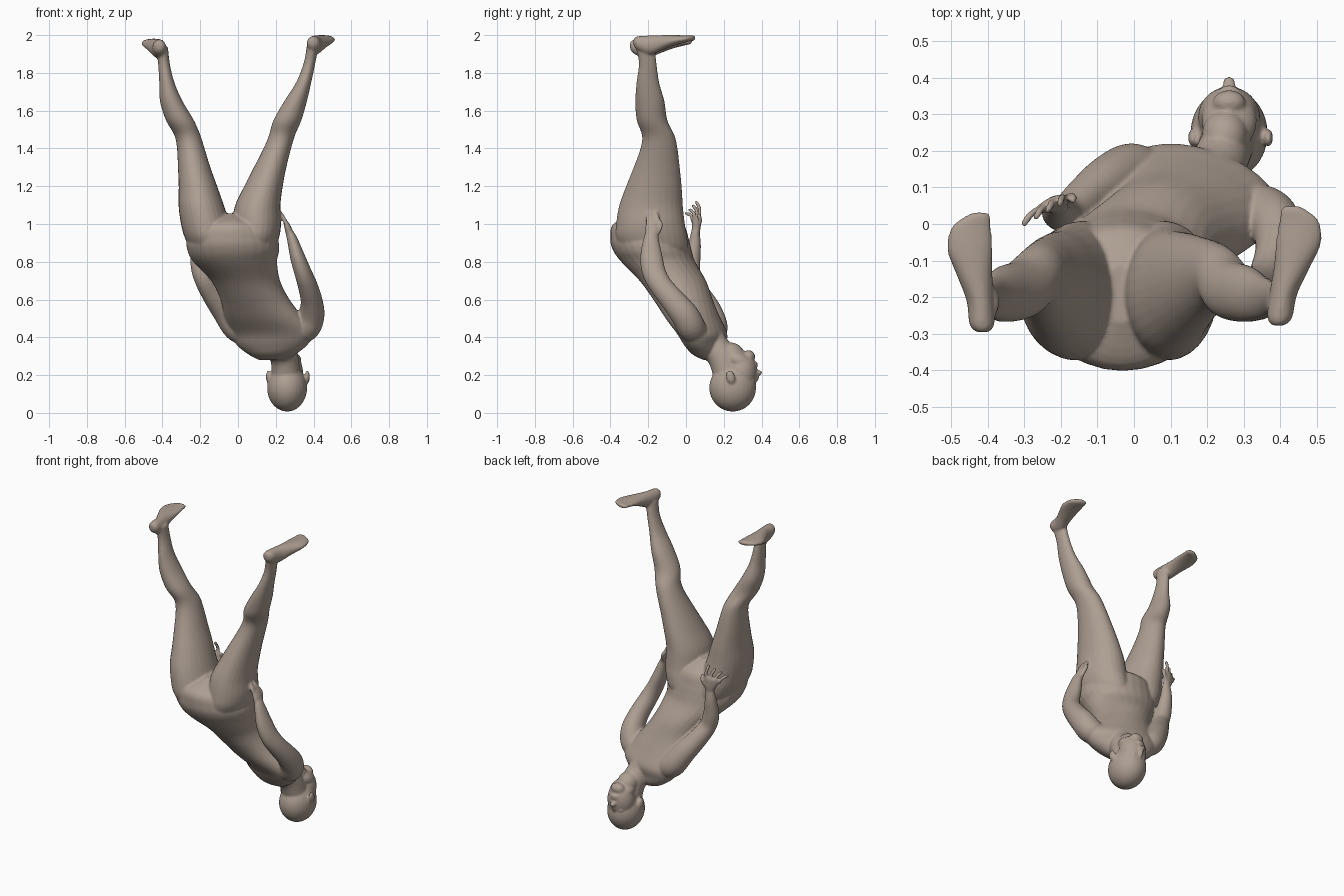
import bpy, bmesh, math
from mathutils import Vector, Matrix

parts = []

def add_mesh(name, bm):
    bmesh.ops.recalc_face_normals(bm, faces=bm.faces)
    me = bpy.data.meshes.new(name)
    bm.to_mesh(me)
    bm.free()
    ob = bpy.data.objects.new(name, me)
    bpy.context.collection.objects.link(ob)
    parts.append(ob)

def spline(rows, steps=5):
    """Catmull-Rom interpolation of rows of numbers."""
    out = []
    for i in range(len(rows) - 1):
        a, b = rows[max(i - 1, 0)], rows[i]
        c, d = rows[i + 1], rows[min(i + 2, len(rows) - 1)]
        for s in range(steps):
            t = s / steps
            out.append([0.5 * (2 * q + (r - p) * t + (2 * p - 5 * q + 4 * r - w) * t * t
                               + (3 * q - p - 3 * r + w) * t ** 3)
                        for p, q, r, w in zip(a, b, c, d)])
    return out + [list(rows[-1])]

def loft(name, rows, normal=None, sides=28):
    """Rows are x, y, z, half width, half depth, yaw; rings follow the path or a fixed normal."""
    rows = spline([tuple(r) + (0,) * (6 - len(r)) for r in rows])
    bm = bmesh.new()
    rings = []
    for i, (x, y, z, a, b, yaw) in enumerate(rows):
        p, q = rows[max(i - 1, 0)], rows[min(i + 1, len(rows) - 1)]
        t = Vector(normal) if normal else (Vector(q[:3]) - Vector(p[:3])).normalized()
        u = Matrix.Rotation(math.radians(yaw), 3, 'Z') @ Vector((1, 0, 0))
        u = (u - t * u.dot(t)).normalized()
        v = t.cross(u)
        c = Vector((x, y, z))
        rings.append([bm.verts.new(c + u * a * math.cos(k * math.tau / sides)
                                   + v * b * math.sin(k * math.tau / sides)) for k in range(sides)])
    for r, s in zip(rings, rings[1:]):
        for k in range(sides):
            n = (k + 1) % sides
            bm.faces.new((r[k], r[n], s[n], s[k]))
    bm.faces.new(rings[0])
    bm.faces.new(rings[-1])
    add_mesh(name, bm)

def blob(name, centre, size, tilt=0):
    bm = bmesh.new()
    m = (Matrix.Translation(centre) @ Matrix.Rotation(math.radians(tilt), 4, 'X')
         @ Matrix.Diagonal((*size, 1)))
    bmesh.ops.create_uvsphere(bm, u_segments=28, v_segments=18, radius=1, matrix=m)
    add_mesh(name, bm)

def finger(name, p, q, r, w=0.0105):
    end = Vector(r) + (Vector(r) - Vector(q)).normalized() * 0.006
    loft(name, [(*p, w, w), (*q, w, w), (*r, w * .9, w * .9), (*end, w * .4, w * .4)], sides=10)

# Torso, from crotch down to the shoulders and base of the neck
loft("torso", [
    (-.035, -.19, 1.055, .04, .08), (-.035, -.2, 1.0, .19, .185), (-.03, -.193, .92, .24, .208),
    (-.025, -.178, .86, .243, .208), (-.015, -.147, .8, .222, .196), (.04, -.07, .7, .183, .176),
    (.09, -.016, .6, .184, .157, -8), (.14, .038, .5, .212, .140, -15), (.18, .085, .42, .225, .120, -18),
    (.18, .10, .36, .195, .098, -18), (.18, .115, .31, .13, .075, -18),
    (.185, .13, .28, .075, .035, -10)], (0, 0, 1))

# Legs: z, left x, right x, half width, y, half depth
leg = [(.78, -.11, .06, .06, -.14, .10), (.86, -.13, .075, .115, -.165, .17),
       (.93, -.155, .09, .128, -.182, .188), (1.0, -.172, .098, .13, -.188, .182),
       (1.1, -.195, .105, .12, -.185, .168), (1.2, -.212, .135, .102, -.17, .147),
       (1.3, -.232, .17, .086, -.155, .122), (1.4, -.25, .208, .073, -.143, .098),
       (1.47, -.268, .233, .069, -.147, .086), (1.55, -.308, .262, .074, -.18, .081),
       (1.65, -.353, .305, .06, -.191, .077), (1.75, -.377, .348, .040, -.202, .060),
       (1.85, -.392, .378, .031, -.203, .047), (1.94, -.402, .395, .031, -.215, .05)]
for side in (1, 2):
    loft("leg", [(r[side], r[4], r[0], r[3], r[5]) for r in leg], (0, 0, 1))

# Feet with the soles up: y, outward x, z, half width, half height
foot = [(-.296, .414, 1.945, .016, .018), (-.275, .416, 1.938, .034, .037),
        (-.21, .42, 1.928, .038, .051), (-.14, .436, 1.942, .049, .039),
        (-.07, .449, 1.955, .062, .026), (-.01, .445, 1.962, .055, .017),
        (.02, .428, 1.965, .036, .014), (.032, .42, 1.966, .02, .008)]
for sx, dx, dy, dz, turn in ((-1, 0, 0, 0, 0), (1, -.018, .018, .019, .09)):
    loft("foot", [(sx * (x + dx + turn * (y + .28)), y + dy, z + dz, a, b)
                  for y, x, z, a, b in foot], (0, 1, 0))

# Arm on the -x side, hand in front of the hip
loft("arm_a", [(.06, .13, .41, .06, .06), (-.005, .145, .45, .073, .076), (-.07, .12, .54, .068, .068),
               (-.135, .07, .63, .058, .058), (-.18, .03, .71, .052, .05), (-.203, .03, .79, .049, .046),
               (-.21, .045, .89, .036, .034), (-.207, .05, .96, .027, .022)])
loft("palm_a", [(-.207, .05, .95, .027, .022, 20), (-.215, .055, .99, .038, .02, 22),
                (-.228, .055, 1.035, .047, .016, 25), (-.23, .054, 1.045, .04, .008, 25)])
for i in range(4):
    finger("finger_a", (-.192 - .023 * i, .07 - .011 * i, 1.03 - .007 * i),
           (-.197 - .028 * i, .072 - .015 * i, 1.08 - .012 * i),
           (-.203 - .033 * i, .054 - .018 * i, 1.117 - .02 * i))
finger("thumb_a", (-.195, .06, .975), (-.17, .075, 1.02), (-.167, .065, 1.05), .012)

# Arm on the +x side, hand beside the thigh
loft("arm_b", [(.28, .06, .42, .06, .06), (.355, .03, .45, .075, .075), (.388, -.005, .515, .07, .074),
               (.39, -.065, .59, .058, .066), (.37, -.13, .67, .052, .06), (.345, -.168, .74, .046, .062),
               (.317, -.183, .82, .04, .06), (.29, -.185, .91, .029, .043), (.275, -.18, .95, .022, .034)])
loft("palm_b", [(.277, -.18, .94, .022, .034), (.264, -.178, .98, .018, .038), (.252, -.176, 1.01, .012, .034)])
for i in range(4):
    y = -.148 - .018 * i
    finger("finger_b", (.256, y, 1.0), (.243, y, 1.03), (.228, y * .6 - .07, 1.055 - .006 * (i % 3)))
finger("thumb_b", (.272, -.15, .95), (.262, -.135, .985), (.25, -.135, 1.01), .012)

# Neck and head
loft("neck", [(.19, .11, .43, .09, .08), (.22, .145, .36, .08, .078), (.245, .195, .29, .074, .078),
              (.255, .225, .20, .076, .08)])
blob("cranium", (.26, .247, .133), (.106, .124, .126))
blob("face", (.26, .292, .21), (.085, .083, .115), -8)
blob("jaw", (.26, .283, .275), (.076, .086, .052), -22)
blob("chin", (.26, .332, .298), (.045, .034, .034))
blob("throat", (.248, .245, .31), (.062, .07, .06), -30)
blob("nose", (.26, .373, .193), (.012, .016, .036), -12)
blob("nose_tip", (.26, .387, .213), (.018, .017, .012))
blob("brow", (.26, .343, .145), (.06, .025, .02))
for dz in (-.007, .007):
    blob("lip", (.26, .366, .255 + dz), (.027, .014, .0085))
for s in (-1, 1):
    blob("eyelid", (.26 + s * .034, .353, .172), (.017, .013, .01))
    blob("ear", (.264 + s * .103, .236, .19), (.013, .024, .036), 15)

# Fuse all parts into one smooth skin
bpy.ops.object.select_all(action='DESELECT')
for ob in parts:
    ob.select_set(True)
bpy.context.view_layer.objects.active = parts[0]
bpy.ops.object.join()
body = bpy.context.object
body.name = "human_figure"
rm = body.modifiers.new("fuse", 'REMESH')
rm.mode = 'VOXEL'
rm.voxel_size = 0.0065
rm.use_smooth_shade = True
sm = body.modifiers.new("soften", 'SMOOTH')
sm.factor = 0.5
sm.iterations = 6

skin = bpy.data.materials.new("skin")
skin.diffuse_color = (.42, .345, .29, 1)
body.data.materials.append(skin)
